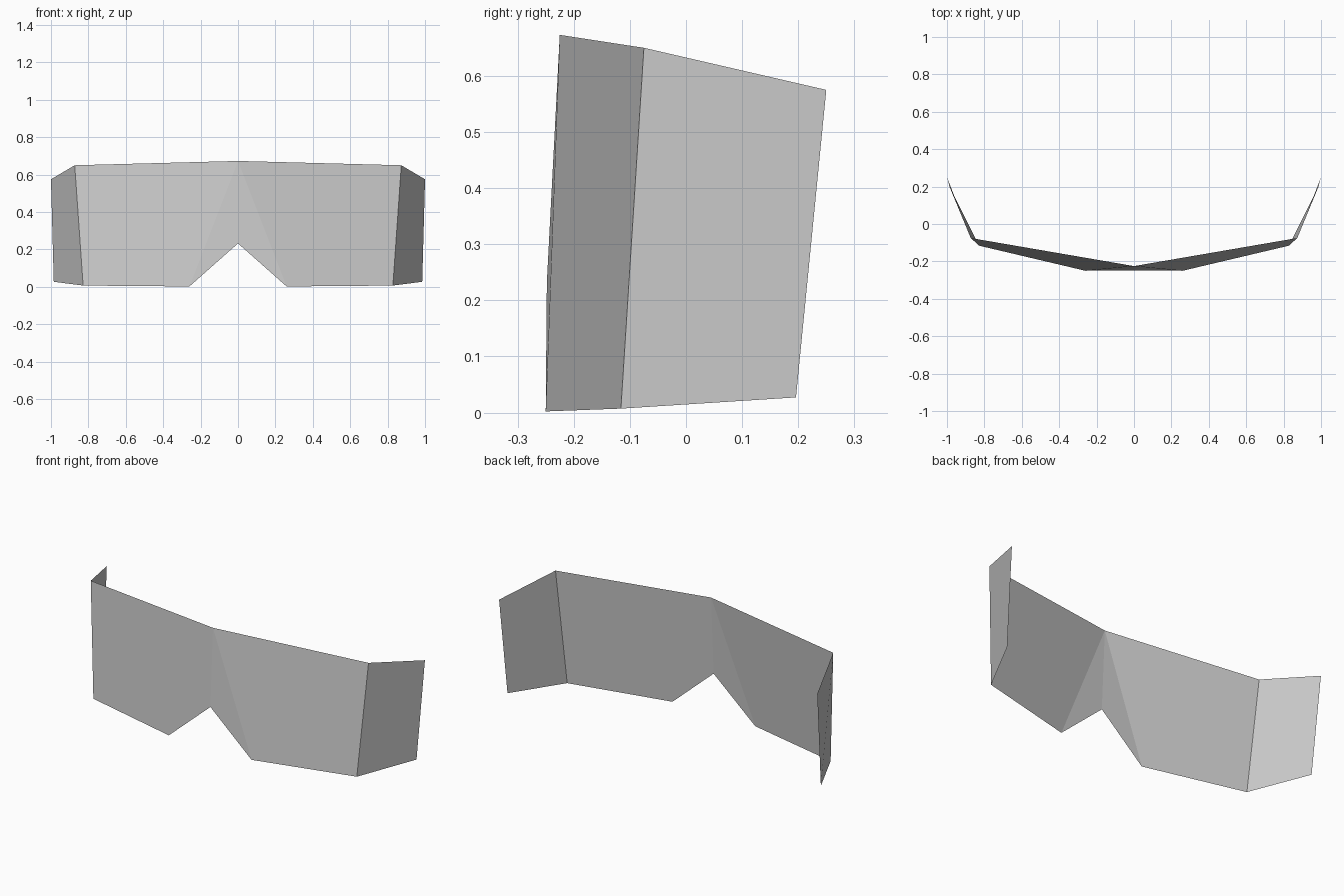
import bpy

# Remove the default cube
cube = bpy.data.objects.get("Cube")
if cube:
    bpy.data.objects.remove(cube)

# Single flat colour
grey = bpy.data.materials.new("light_grey")
grey.use_nodes = True
colour = (0.6, 0.6, 0.6, 1)
grey.diffuse_color = colour
grey.node_tree.nodes["Principled BSDF"].inputs["Base Color"].default_value = colour

# Left half of the wraparound visor: top edge, then bottom edge
top_mid, top_corner, top_end = (0, -0.225, 0.673), (0.873, -0.075, 0.65), (1, 0.25, 0.575)
notch, low_inner = (0, -0.248, 0.232), (0.26, -0.25, 0.002)
low_corner, low_end = (0.828, -0.116, 0.007), (0.985, 0.196, 0.027)
verts = [top_mid, notch, low_inner, low_corner, top_corner, low_end, top_end]
faces = [(0, 1, 2),       # nose bridge
         (0, 2, 3, 4),    # front pane
         (4, 3, 5, 6)]    # side pane

mesh = bpy.data.meshes.new("visor")
mesh.from_pydata(verts, [], faces)
mesh.materials.append(grey)
visor = bpy.data.objects.new("visor", mesh)
bpy.context.collection.objects.link(visor)

# Mirror to the right half, welding the centre seam
mirror = visor.modifiers.new("mirror", 'MIRROR')
mirror.use_axis[0] = True
mirror.use_clip = True
